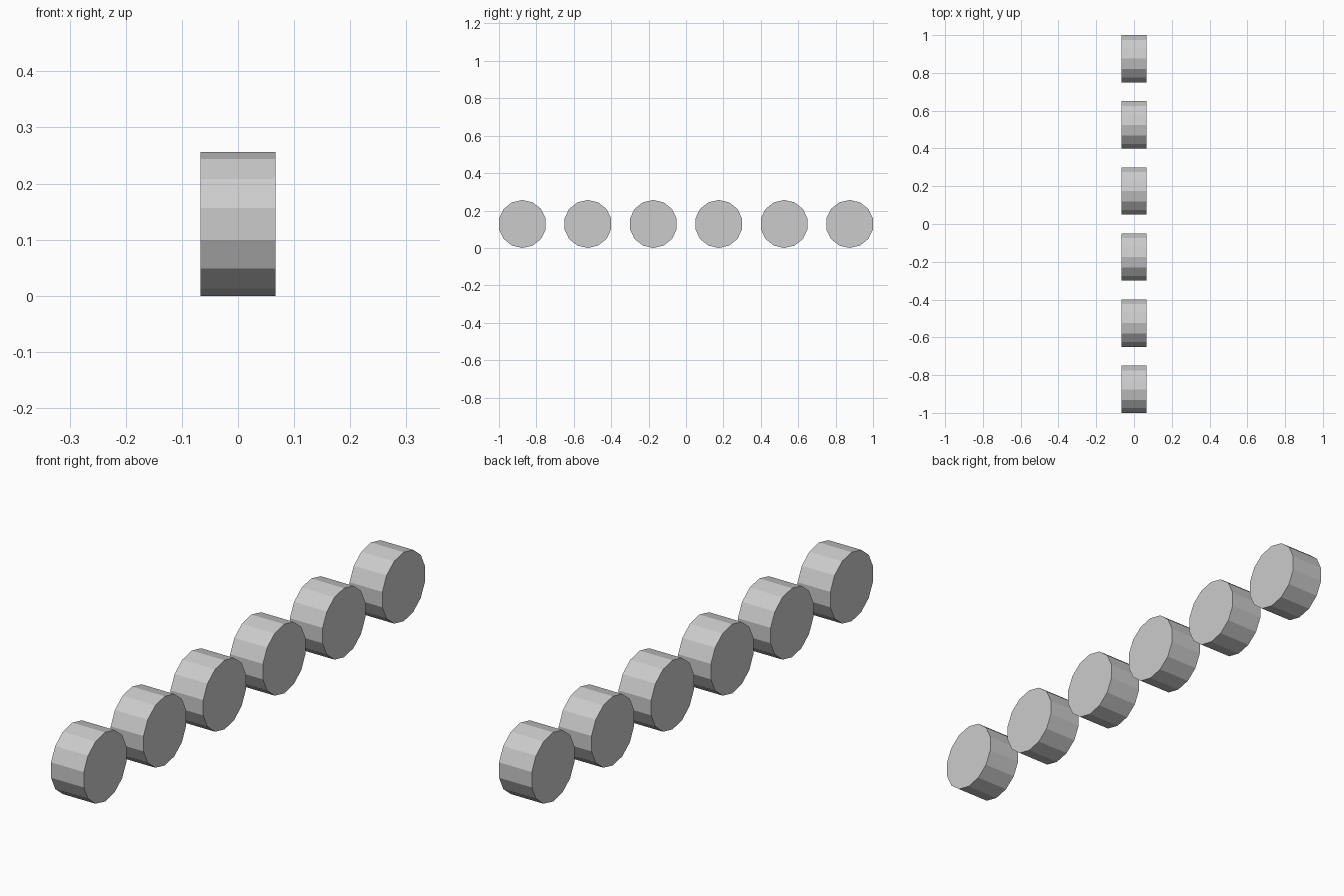
import bpy
import math

if "Cube" in bpy.data.objects:
    bpy.data.objects.remove(bpy.data.objects["Cube"])

RADIUS = 0.1282      # corner radius of the 14-sided wheel
WIDTH = 0.1345
SPACING = 0.35
COUNT = 6

# single plain grey
grey = bpy.data.materials.new("plain_grey")
grey.diffuse_color = (0.6, 0.6, 0.6, 1.0)
grey.use_nodes = True
grey.node_tree.nodes["Principled BSDF"].inputs["Base Color"].default_value = grey.diffuse_color


def add_wheel(index):
    """Flat-sided disc lying along x, with a corner at its top and bottom."""
    y = (index - (COUNT - 1) / 2) * SPACING
    bpy.ops.mesh.primitive_cylinder_add(
        vertices=14, radius=RADIUS, depth=WIDTH,
        location=(0, y, RADIUS), rotation=(math.pi / 2, 0, math.pi / 2))
    wheel = bpy.context.object
    wheel.name = f"wheel_{index + 1}"
    wheel.data.materials.append(grey)
    bpy.ops.object.transform_apply(location=False, rotation=True, scale=True)


# row of wheels from front to back
for i in range(COUNT):
    add_wheel(i)
